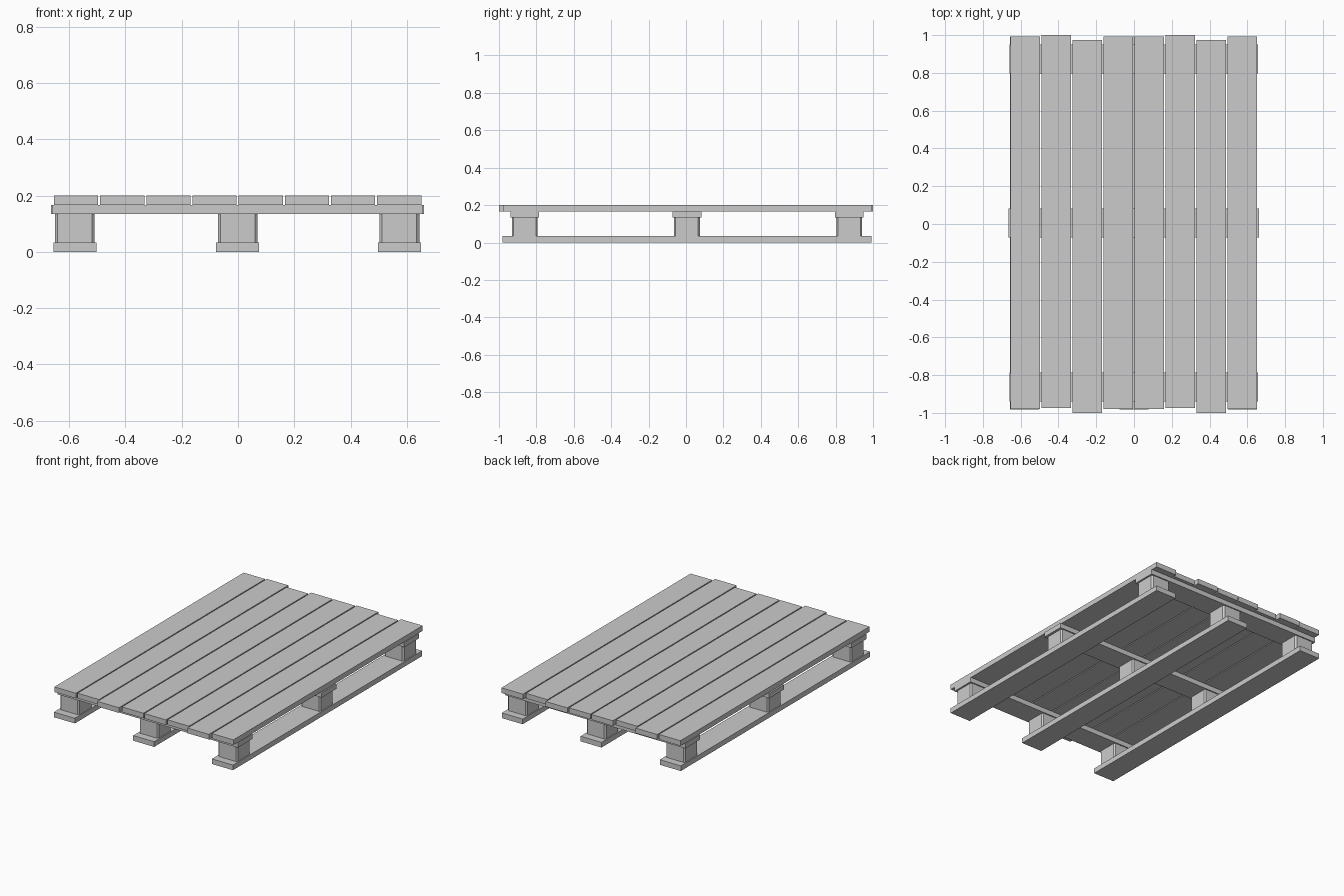
import bpy
import bmesh

cube = bpy.data.objects.get("Cube")
if cube:
    bpy.data.objects.remove(cube, do_unlink=True)

GREY = (0.6, 0.6, 0.6, 1)
mat = bpy.data.materials.new("plain grey")
mat.use_nodes = True
mat.diffuse_color = GREY
mat.node_tree.nodes["Principled BSDF"].inputs["Base Color"].default_value = GREY


def box(name, center, size, chamfer=0):
    """Flat-sided box; chamfer cuts its four upright edges."""
    bm = bmesh.new()
    bmesh.ops.create_cube(bm, size=1)
    for v in bm.verts:
        v.co = [c * s for c, s in zip(v.co, size)]
    if chamfer:
        upright = [e for e in bm.edges
                   if abs(e.verts[0].co.z - e.verts[1].co.z) > size[2] / 2]
        bmesh.ops.bevel(bm, geom=upright, offset=chamfer, segments=1, affect='EDGES')
    mesh = bpy.data.meshes.new(name)
    bm.to_mesh(mesh)
    bm.free()
    mesh.materials.append(mat)
    obj = bpy.data.objects.new(name, mesh)
    obj.location = center
    bpy.context.collection.objects.link(obj)
    return obj


columns = {"right": -0.580, "middle": -0.001, "left": 0.574}
rows = {"front": -0.862, "centre": 0.005, "back": 0.873}

# Deck planks, unevenly shifted along their length
shifts = [0.007, 0.0135, -0.0135, 0.007]
for i, shift in enumerate(shifts + shifts[::-1]):
    # the right half repeats the pattern in reverse
    x = -0.576 + i * 0.1642
    if i in (5, 6):
        shift = -shift
    box(f"deck_plank_{i + 1}", (x, shift, 0.183), (0.157, 1.973, 0.034))

# Crossbars under the deck
for row, y in rows.items():
    length = 1.326 if row == "centre" else 1.316
    box(f"{row}_crossbar", (-0.002, y, 0.150), (length, 0.154, 0.032))

# Bottom runners and the chamfered blocks standing on them
for col, x in columns.items():
    box(f"{col}_runner", (x, 0.005, 0.017), (0.153, 1.973, 0.034))
    for row, y in rows.items():
        box(f"{row}_{col}_block", (x, y, 0.084), (0.141, 0.138, 0.101), 0.009)
